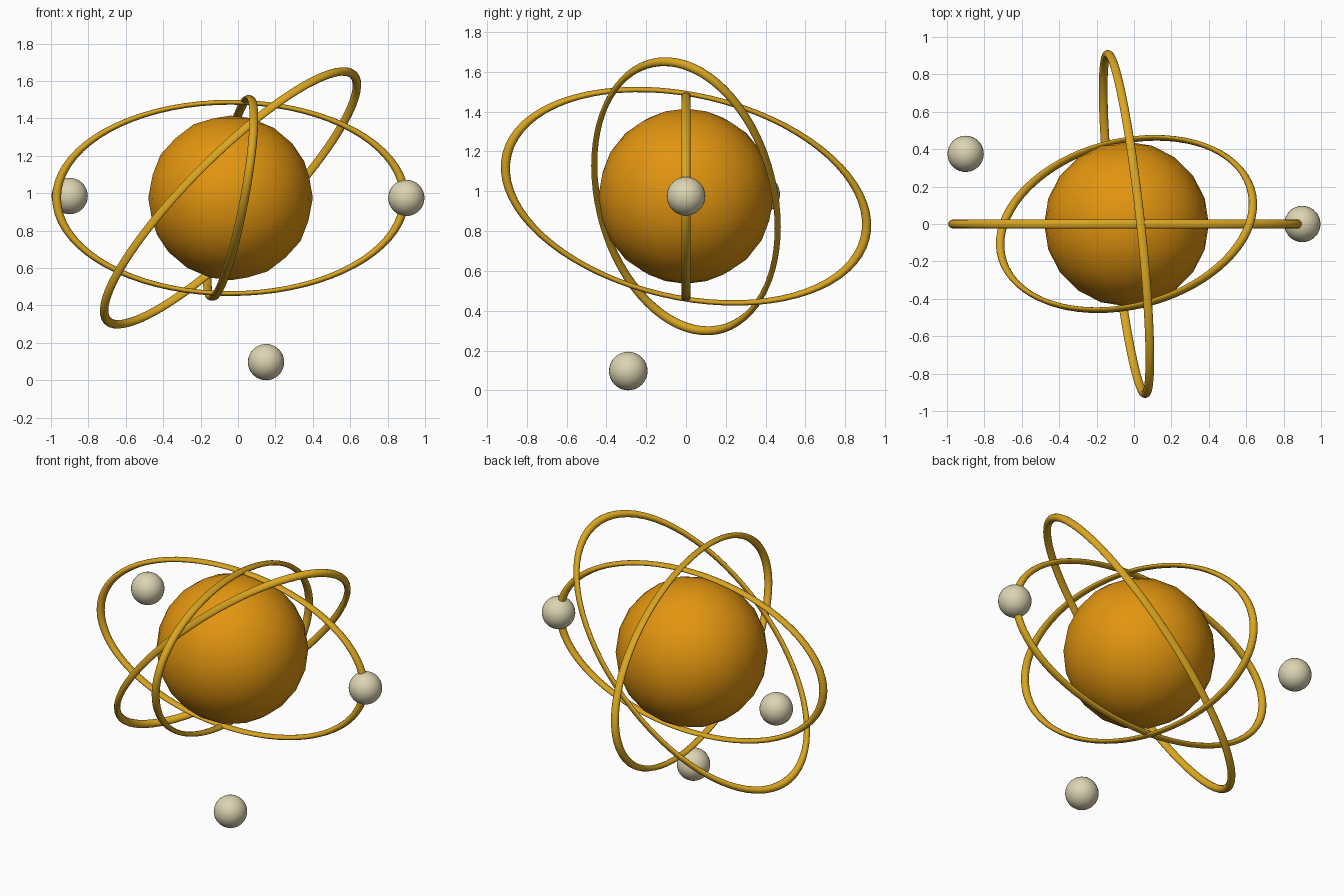
import bpy
from mathutils import Matrix, Vector

default = bpy.data.objects.get("Cube")
if default:
    bpy.data.objects.remove(default, do_unlink=True)


def material(name, rgb):
    mat = bpy.data.materials.new(name)
    mat.use_nodes = True
    color = (*rgb, 1.0)
    mat.diffuse_color = color
    shader = mat.node_tree.nodes["Principled BSDF"]
    shader.inputs["Base Color"].default_value = color
    shader.inputs["Roughness"].default_value = 0.6
    return mat


orange = material("orange", (0.76, 0.30, 0.005))
gold = material("gold", (0.70, 0.38, 0.015))
ivory = material("ivory", (0.72, 0.66, 0.45))

CENTER = Vector((-0.04, 0, 0.975))


def finish(name, mat):
    obj = bpy.context.object
    obj.name = name
    obj.data.materials.append(mat)
    bpy.ops.object.shade_smooth()
    return obj


# Faceted outline, smooth shaded core
bpy.ops.mesh.primitive_ico_sphere_add(subdivisions=3, radius=0.44, location=CENTER)
finish("core_sphere", orange)


def orbit_ring(name, long_axis, normal):
    """Torus squashed across its long axis, then turned into its plane."""
    bpy.ops.mesh.primitive_torus_add(major_segments=72, minor_segments=12,
                                     major_radius=0.93, minor_radius=0.0235)
    ring = finish(name, gold)
    n = Vector(normal).normalized()
    u = Vector(long_axis)
    u = (u - n * u.dot(n)).normalized()
    turn = Matrix((u, n.cross(u), n)).transposed().to_4x4()
    ring.matrix_world = Matrix.Translation(CENTER) @ turn @ Matrix.Diagonal((1, 0.55, 1, 1))


# Three elliptical orbits
orbit_ring("upright_ring", (1, 0, 0), (0, 1, 0))
orbit_ring("side_ring", (-0.117, 0.967, -0.228), (1, 0.086, -0.147))
short_axis = Vector((0.16, 0.47, -0.16))
diagonal = Vector((1, 0, 1))
orbit_ring("diagonal_ring", diagonal, diagonal.cross(short_axis))

# Small orbiting balls
for name, spot in (("left_ball", (0.90, 0, 0.975)),
                   ("right_ball", (-0.90, 0.375, 0.985)),
                   ("lower_ball", (0.15, -0.29, 0.097))):
    bpy.ops.mesh.primitive_uv_sphere_add(segments=32, ring_count=16,
                                         radius=0.097, location=spot)
    finish(name, ivory)
